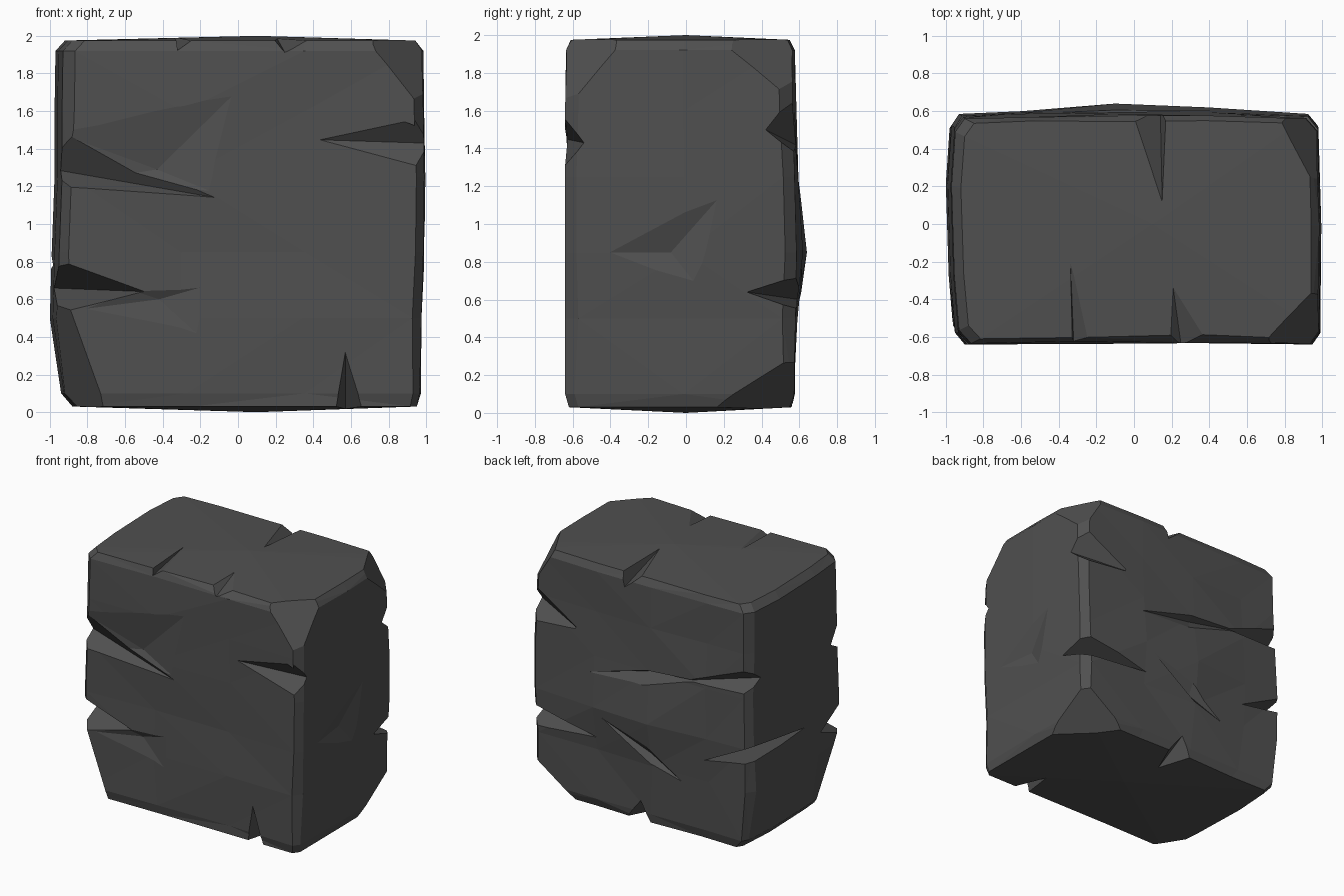
import bpy, bmesh, random
from mathutils import Vector

random.seed(4)
cube = bpy.data.objects.get("Cube")
if cube:
    bpy.data.objects.remove(cube)

stone = bpy.data.materials.new("dark grey stone")
stone.use_nodes = True
stone.diffuse_color = (0.08, 0.08, 0.08, 1)
stone.node_tree.nodes["Principled BSDF"].inputs["Base Color"].default_value = (0.08, 0.08, 0.08, 1)


def make_object(name, bm):
    bmesh.ops.recalc_face_normals(bm, faces=bm.faces)
    mesh = bpy.data.meshes.new(name)
    bm.to_mesh(mesh)
    bm.free()
    mesh.materials.append(stone)
    ob = bpy.data.objects.new(name, mesh)
    bpy.context.scene.collection.objects.link(ob)
    return ob


def outline(x0, x1, y0, y1, c, bulge):
    """Chamfered rectangle with extra points along the sides and a tapered left front."""
    def j():
        return random.uniform(-0.012, 0.012)

    def dip():
        return random.uniform(0, 0.025)
    w, d = x1 - x0, y1 - y0
    return [(x0 + c * 1.5, y0), (x0 + w * .35, y0 + dip()), (x0 + w * .68, y0 + dip()), (x1 - c * .7, y0),
            (x1, y0 + c), (x1 + j(), y0 + d * .52), (x1 - .01, y1 - c),
            (x1 - c, y1), (x0 + w * .7, y1 + bulge * .5 + j()), (x0 + w * .45, y1 + bulge),
            (x0 + w * .2, y1 + bulge * .4 + j()), (x0 + c, y1),
            (x0 + .02, y1 - c), (x0, y0 + d * .7), (x0 + .015, y0 + d * .3), (x0 + .04, y0 + c)]


# Main block: stacked outlines, z, x0, x1, y0, y1, chamfer, back bulge
levels = [(.03, -.88, .95, -.62, .55, .05, .01),
          (.1, -.94, .965, -.64, .57, .05, .0),
          (.5, -1, .975, -.64, .58, .07, .01),
          (.85, -.99, .985, -.64, .585, .06, .055),
          (1.25, -.975, .99, -.64, .575, .06, .02),
          (1.6, -.975, .985, -.64, .565, .07, .02),
          (1.92, -.97, .975, -.635, .56, .07, .015),
          (1.975, -.92, .94, -.61, .535, .07, .01)]
bm = bmesh.new()
rings = [[bm.verts.new((x, y, z)) for x, y in outline(*rest)] for z, *rest in levels]
n = len(rings[0])
for low, high in zip(rings, rings[1:]):
    for i in range(n):
        k = (i + 1) % n
        bm.faces.new((low[i], low[k], high[k], high[i]))
for ring, z in ((rings[0], 0.0), (rings[-1], 2.0)):
    centre = bm.verts.new((.1, 0, z))
    for i in range(n):
        bm.faces.new((ring[i], ring[(i + 1) % n], centre))
bmesh.ops.triangulate(bm, faces=bm.faces)
block = make_object("stone_block", bm)


def carve(*points):
    """Cut the convex hull of the points out of the block."""
    bm = bmesh.new()
    for p in points:
        bm.verts.new(p)
    bmesh.ops.convex_hull(bm, input=bm.verts)
    cutter = make_object("cutter", bm)
    cutter.hide_render = True
    mod = block.modifiers.new("cut", "BOOLEAN")
    mod.operation = "DIFFERENCE"
    mod.solver = "EXACT"
    mod.object = cutter
    bpy.context.view_layer.objects.active = block
    bpy.ops.object.modifier_apply(modifier=mod.name)
    bpy.data.objects.remove(cutter)


def chip(a, b, c, beyond):
    """Slice a corner off along the plane through three points."""
    points = [Vector(p) for p in (a, b, c)]
    mid = sum(points, Vector()) / 3
    carve(*(mid + (p - mid) * 2 for p in points), beyond)


def notch(tip_a, tip_b, lip_a, lip_b):
    """Wedge across an edge: the crease joins the tips, the mouth opens past the lips."""
    a, b = Vector(tip_a), Vector(tip_b)
    mid = (a + b) / 2
    carve(a, b, *(mid + (Vector(p) - mid) * 1.6 for p in (lip_a, lip_b)))


# Chipped corners
chip((.68, -.645, 1.97), (.97, -.35, 1.96), (.95, -.645, 1.64), (1.3, -1, 2.4))
chip((-.7, -.645, .03), (-.9, -.645, .58), (-.97, -.25, .08), (-1.5, -1.2, -.2))
chip((.97, .12, .02), (.55, .58, .02), (.96, .57, .3), (1.4, 1, -.4))
chip((.97, .18, 1.98), (.77, .55, 1.99), (.97, .56, 1.66), (1.4, 1, 2.4))

# Shallow hollows in the front
carve((-.06, -.645, 1.14), (-1, -.645, 1.2), (.05, -.645, 1.76), (-1, -.645, 1.5), (-.43, -.585, 1.29))
carve((-.6, -.645, .66), (-.88, -.645, .54), (-.1, -.645, .31), (0, -.645, .72), (-.42, -.6, .6))

# Cracks across the upright edges
notch((-.06, -.64, 1.13), (-.98, -.48, 1.29), (-.9, -.64, 1.48), (-.95, -.64, 1.2))
notch((-.48, -.64, .64), (-.99, -.3, .66), (-.92, -.63, .79), (-.92, -.63, .54))
notch((.35, -.64, 1.45), (.99, -.54, 1.43), (.95, -.62, 1.53), (.92, -.63, 1.33))
notch((.985, .42, 1.5), (.55, .58, 1.42), (.95, .56, 1.66), (.97, .57, 1.38))
notch((.98, .32, .64), (.35, .6, .6), (.96, .58, .72), (.96, .58, .55))
notch((-.4, .6, 1.27), (-.98, .42, 1.38), (-.95, .57, 1.48), (-.95, .57, 1.29))
notch((-.57, .6, .67), (-.985, -.1, .78), (-.97, .58, .87), (-.97, .58, .74))

# Cracks across the top and bottom edges
notch((-.34, -.14, 2), (-.32, -.64, 1.92), (-.33, -.62, 1.99), (-.22, -.62, 1.99))
notch((.2, -.28, 2), (.25, -.64, 1.91), (.18, -.62, 1.99), (.4, -.62, 1.98))
notch((.15, .1, 2), (.14, .59, 1.86), (.0, .55, 1.98), (.17, .55, 1.98))
notch((.57, -.64, .33), (.57, -.35, .01), (.52, -.63, .03), (.66, -.63, .03))
notch((0, .59, .2), (.02, .3, .01), (.12, .56, .03), (-.08, .56, .03))

# Undercut gashes in the right side and the back
carve((1, -.5, .85), (1, .22, 1.19), (1, -.1, .89), (.945, -.08, .85), (1, .1, .62))
carve((.5, .61, 1.1), (-.6, .6, 1.3), (.1, .74, .95), (0, .74, 1.3), (-.1, .53, 1.24))
carve((.35, .62, .8), (-.55, .6, .36), (-.05, .74, .82), (-.15, .7, .36), (-.08, .55, .58))

# Faceted shading
for poly in block.data.polygons:
    poly.use_smooth = False
    poly.material_index = 0
